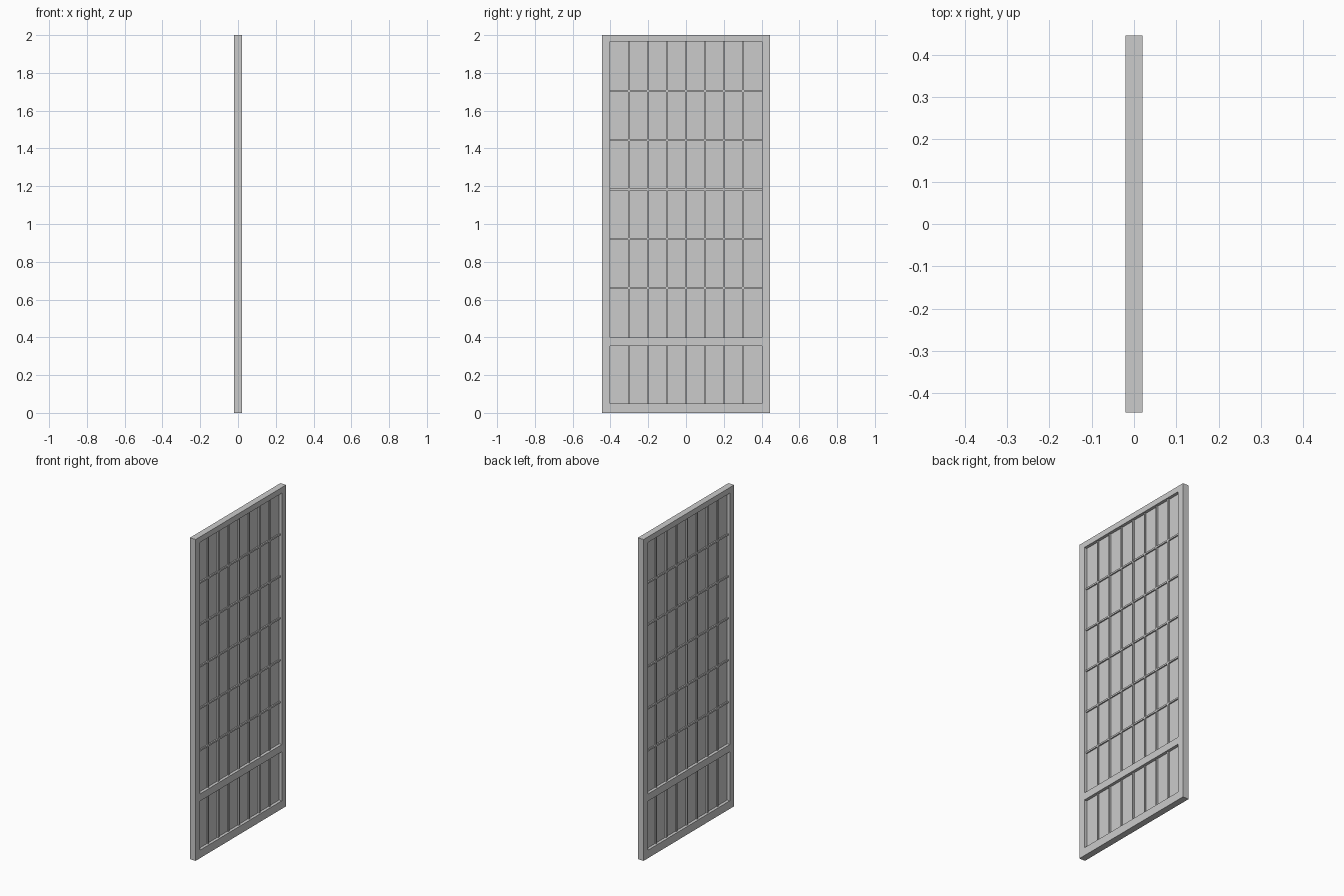
import bpy, bmesh
from mathutils import Matrix, Vector

if "Cube" in bpy.data.objects:
    bpy.data.objects.remove(bpy.data.objects["Cube"])

W, H, T = 0.445, 2.0, 0.02            # half width, height, half thickness
INNER = 0.403                         # half width of the opening
LOW = (0.05, 0.355)                   # lower opening, z range
UP = (0.40, 1.965)                    # upper opening, z range
BAR, BAR_T = 0.01, 0.01               # lattice bar width, half depth
PAPER_T = 0.0015


def box(name, half_depth, y0, y1, z0, z1):
    bm = bmesh.new()
    size = Vector((2 * half_depth, y1 - y0, z1 - z0))
    mid = Vector((0, (y0 + y1) / 2, (z0 + z1) / 2))
    bmesh.ops.create_cube(bm, size=1, matrix=Matrix.Translation(mid) @ Matrix.Diagonal(size.to_4d()))
    mesh = bpy.data.meshes.new(name)
    bm.to_mesh(mesh)
    bm.free()
    obj = bpy.data.objects.new(name, mesh)
    bpy.context.collection.objects.link(obj)
    return obj


# outer frame: two stiles and three rails
box("stile_left", T, -W, -INNER, 0, H)
box("stile_right", T, INNER, W, 0, H)
box("bottom_rail", T, -INNER, INNER, 0, LOW[0])
box("middle_rail", T, -INNER, INNER, LOW[1], UP[0])
box("top_rail", T, -INNER, INNER, UP[1], H)

# thin sheets and vertical lattice bars in both openings
for part, (z0, z1) in (("lower", LOW), ("upper", UP)):
    box(part + "_paper", PAPER_T, -INNER, INNER, z0, z1)
    for i in range(1, 8):
        y = -INNER + 2 * INNER * i / 8
        box(f"{part}_vertical_bar_{i}", BAR_T, y - BAR / 2, y + BAR / 2, z0, z1)

# horizontal lattice bars, upper opening only
for i in range(1, 6):
    z = UP[0] + (UP[1] - UP[0]) * i / 6
    box(f"horizontal_bar_{i}", BAR_T - 0.0005, -INNER, INNER, z - BAR / 2, z + BAR / 2)
